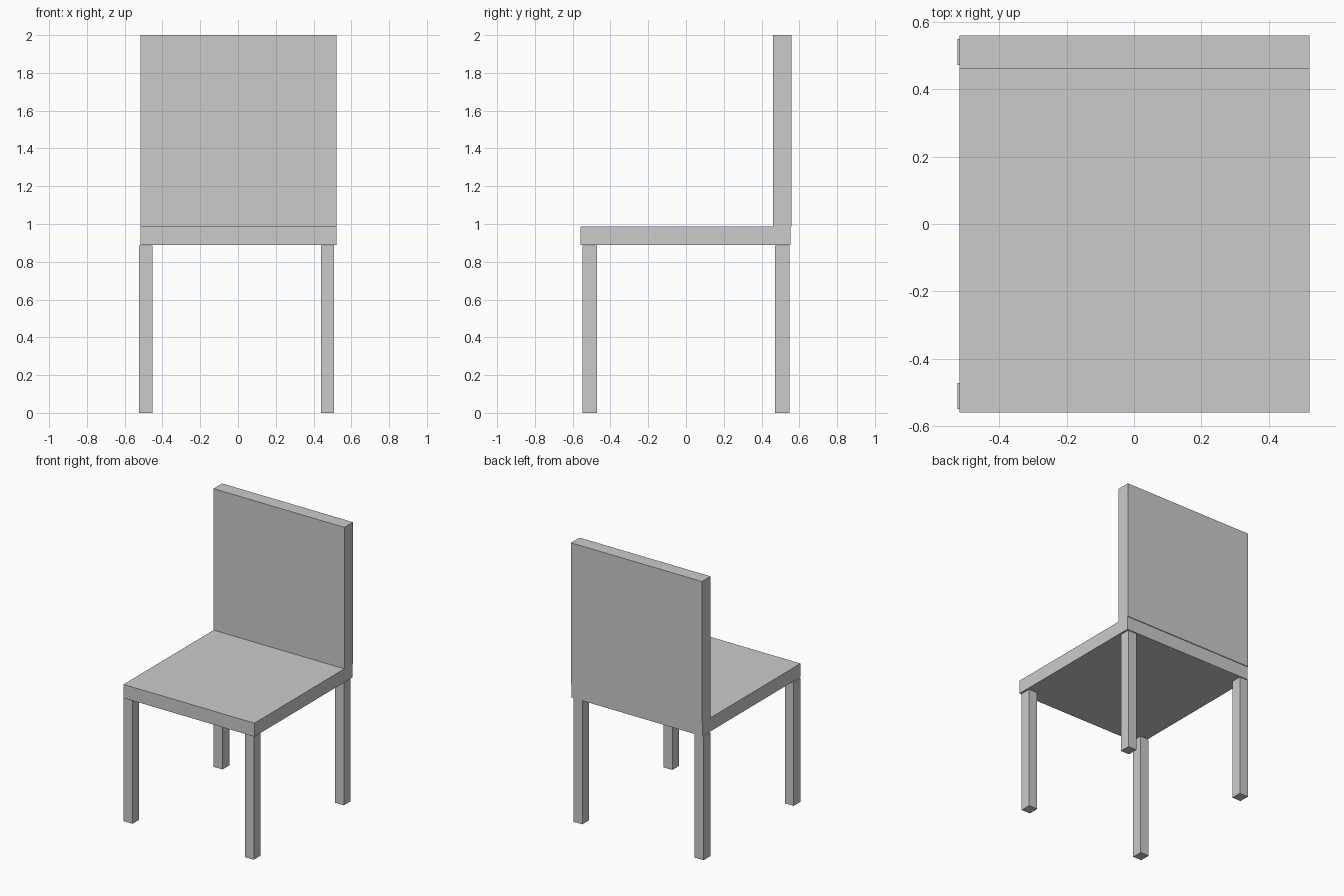
import bpy

if "Cube" in bpy.data.objects:
    bpy.data.objects.remove(bpy.data.objects["Cube"])


def box(name, x, y, z):
    """Box spanning the given (min, max) ranges."""
    bpy.ops.mesh.primitive_cube_add(size=1)
    ob = bpy.context.object
    ob.name = name
    ob.location = [(a + b) / 2 for a, b in (x, y, z)]
    ob.scale = [b - a for a, b in (x, y, z)]
    bpy.ops.object.transform_apply(location=True, rotation=False, scale=True)
    return ob


# Seat slab and upright backrest panel
box("seat", (-0.517, 0.521), (-0.5585, 0.553), (0.889, 0.986))
box("backrest", (-0.517, 0.521), (0.461, 0.5585), (0.986, 2.0))

# Four square legs, set slightly left of the seat's centre
for side, x in (("left", (-0.523, -0.453)), ("right", (0.439, 0.509))):
    for end, y in (("front", (-0.548, -0.472)), ("back", (0.472, 0.548))):
        box(f"{end}_{side}_leg", x, y, (0.0, 0.887))
